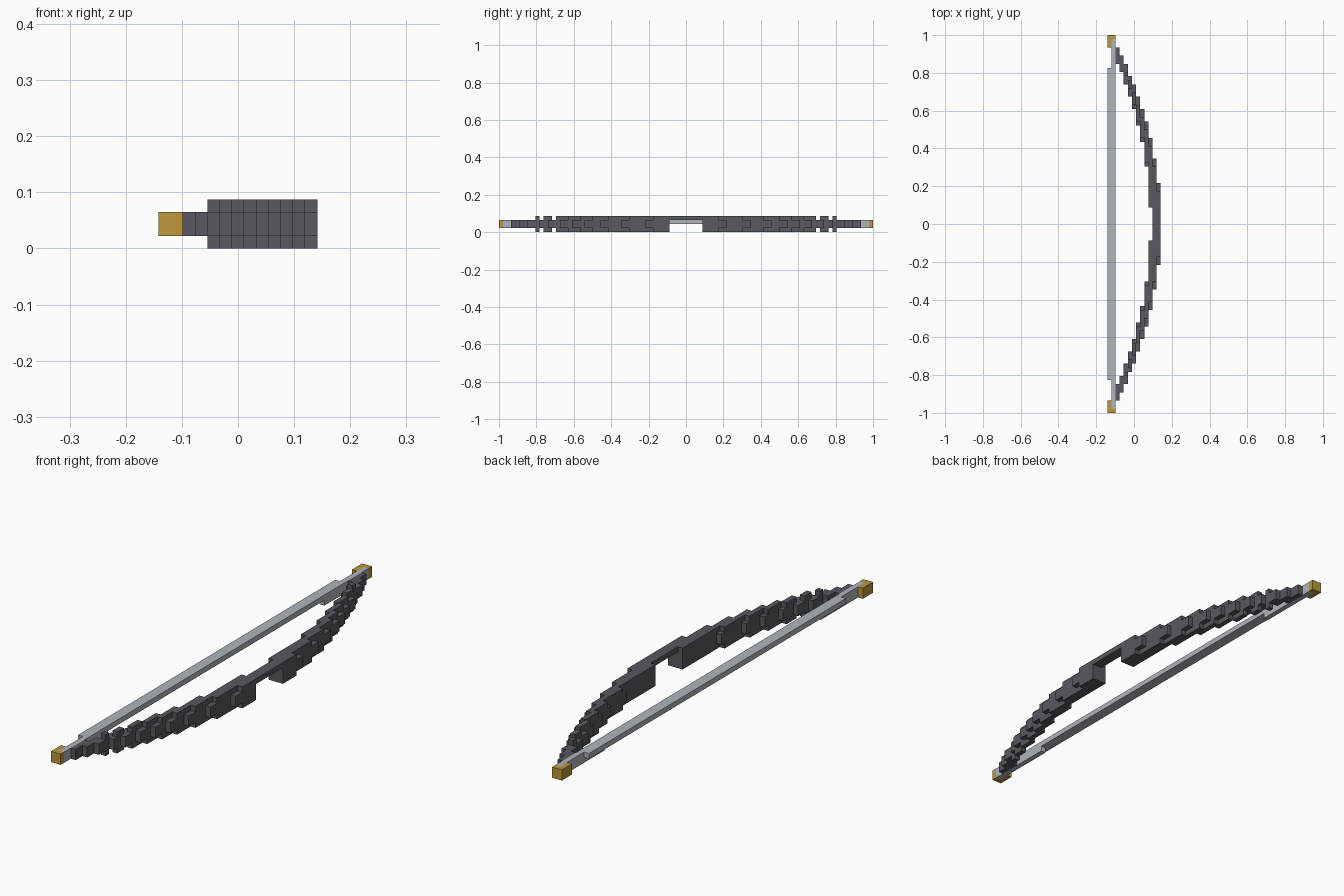
import bpy
import bmesh
from mathutils import Vector

cube = bpy.data.objects.get("Cube")
if cube:
    bpy.data.objects.remove(cube, do_unlink=True)

V = 2 / 92      # size of one block
HALF_W = 6.5    # half of the width in blocks


def material(name, rgb):
    m = bpy.data.materials.new(name)
    m.use_nodes = True
    color = (*rgb, 1)
    m.diffuse_color = color
    m.node_tree.nodes["Principled BSDF"].inputs["Base Color"].default_value = color
    return m


dark = material("dark_grey", (0.095, 0.1, 0.115))
silver = material("light_grey", (0.43, 0.46, 0.51))
gold = material("gold", (0.51, 0.31, 0.042))


def build(name, boxes, mat):
    """One object from boxes given as (x range, y range, z range) in blocks."""
    bm = bmesh.new()
    for ranges in boxes:
        lo, hi = (Vector(p) for p in zip(*ranges))
        verts = bmesh.ops.create_cube(bm, size=1)["verts"]
        for v in verts:
            p = (lo + hi) / 2 + Vector(a * b for a, b in zip(v.co, hi - lo))
            v.co = Vector((p.x - HALF_W, p.y, p.z)) * V
    mesh = bpy.data.meshes.new(name)
    bm.to_mesh(mesh)
    bm.free()
    mesh.materials.append(mat)
    ob = bpy.data.objects.new(name, mesh)
    bpy.context.collection.objects.link(ob)


def span(side, a, b):
    return (a, b) if side > 0 else (-b, -a)


# Stepped limb, one entry per column: core start, core end, rim start, rim end
STEPS = [(39, 43, 0, 0), (37, 41, 0, 0), (34, 39, 36, 37), (31, 36, 33, 35),
         (28, 34, 29, 32), (24, 31, 25, 29), (20, 28, 21, 26), (14, 25, 15, 23),
         (4, 21, 4, 19), (4, 16, 4, 14), (4, 10, 4, 8)]

for side, label in ((-1, "front"), (1, "back")):
    limb = []
    for col, (a, b, c, d) in enumerate(STEPS, start=2):
        x = (col, col + 1)
        limb.append((x, span(side, a, b), (1, 3)))
        if d:
            limb += [(x, span(side, c, d), z) for z in ((0, 1), (3, 4))]
    build(label + "_limb", limb, dark)

    # Gold tip wrapped around the string end
    build(label + "_tip", [((0, 2), span(side, 45, 46), (1, 3)),
                           ((0, 1), span(side, 43, 45), (1, 3))], gold)
    # Thicker string end
    build(label + "_string_end", [((1, 2), span(side, 38, 45), (1, 3)),
                                  ((1, 2), span(side, 32, 38), (1, 2))], silver)

# Thin grip bridging the limbs, and the flat string
build("grip", [((11, 13), (-4, 4), (3, 4))], dark)
build("string", [((0, 2), (-38, 38), (2, 3))], silver)
